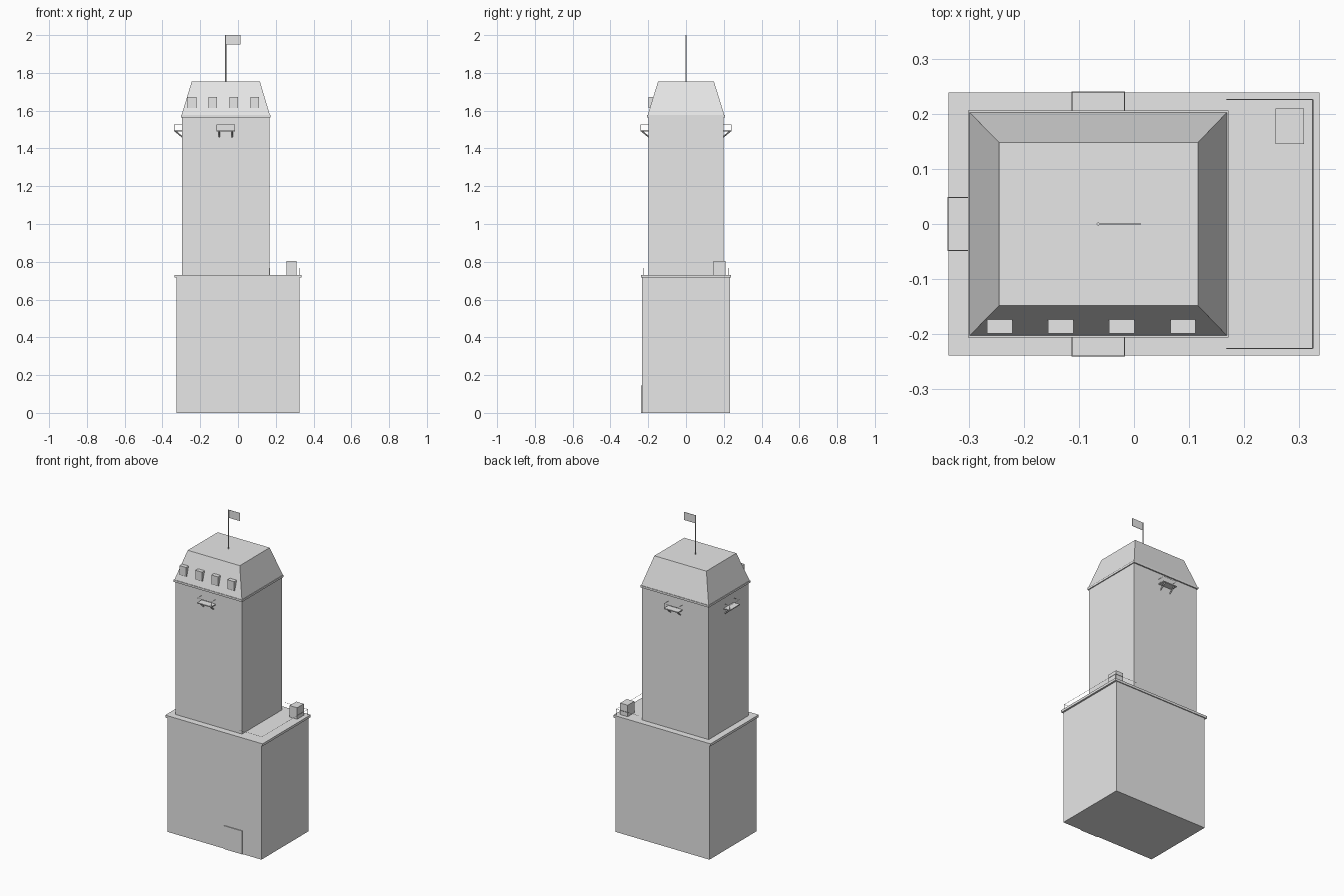
import bpy, bmesh
from mathutils import Vector

cube = bpy.data.objects.get("Cube")
if cube:
    bpy.data.objects.remove(cube, do_unlink=True)

# One plain stone colour
stone = bpy.data.materials.new("light_grey")
stone.use_nodes = True
GREY = (0.8, 0.8, 0.8, 1)
stone.diffuse_color = GREY
stone.node_tree.nodes["Principled BSDF"].inputs["Base Color"].default_value = GREY


def finish(name, bm):
    bmesh.ops.recalc_face_normals(bm, faces=bm.faces)
    mesh = bpy.data.meshes.new(name)
    bm.to_mesh(mesh)
    bm.free()
    mesh.materials.append(stone)
    obj = bpy.data.objects.new(name, mesh)
    bpy.context.collection.objects.link(obj)
    return obj


def add_box(bm, x, y, z):
    """Box spanning the three (low, high) ranges; returns its vertices."""
    verts = bmesh.ops.create_cube(bm, size=1)["verts"]
    for v in verts:
        v.co = [r[0] if c < 0 else r[1] for c, r in zip(v.co, (x, y, z))]
    return verts


def box(name, x, y, z):
    bm = bmesh.new()
    add_box(bm, x, y, z)
    return finish(name, bm)


def add_bar(bm, a, b, radius, sides=6):
    """Thin straight bar between two points."""
    a, b = Vector(a), Vector(b)
    verts = bmesh.ops.create_cone(bm, cap_ends=True, segments=sides, radius1=radius,
                                  radius2=radius, depth=(b - a).length)["verts"]
    turn = Vector((0, 0, 1)).rotation_difference(b - a)
    for v in verts:
        v.co = turn @ v.co + (a + b) / 2


# Lower block, terrace slab and door
box("lower_block", (-0.326, 0.326), (-0.233, 0.233), (0, 0.716))
box("terrace_slab", (-0.337, 0.337), (-0.239, 0.239), (0.716, 0.731))
box("door", (0.069, 0.196), (-0.238, -0.23), (0, 0.146))

# Tower and eave
box("tower", (-0.296, 0.166), (-0.198, 0.198), (0.731, 1.565))
box("eave", (-0.302, 0.172), (-0.206, 0.206), (1.563, 1.576))

# Hipped roof with a flat top
bm = bmesh.new()
for v in add_box(bm, (-0.299, 0.169), (-0.203, 0.203), (1.576, 1.754)):
    if v.co.z > 1.7:
        v.co.x += 0.054 if v.co.x < 0 else -0.053
        v.co.y += 0.055 if v.co.y < 0 else -0.055
finish("roof", bm)

# Dormers along the front slope
for i in range(4):
    cx = -0.244 + i * 0.111
    box(f"dormer_{i + 1}", (cx - 0.023, cx + 0.023), (-0.199, -0.16), (1.614, 1.672))

# Flag pole and flag
bm = bmesh.new()
add_bar(bm, (-0.065, 0, 1.75), (-0.065, 0, 2), 0.003, 8)
finish("flag_pole", bm)
box("flag", (-0.065, 0.013), (-0.001, 0.001), (1.95, 2))

# Terrace chimney and railing
box("terrace_chimney", (0.257, 0.309), (0.145, 0.21), (0.731, 0.803))
bm = bmesh.new()
path = [(0.168, -0.226), (0.325, -0.226), (0.325, 0.226), (0.168, 0.226)]
for x, y in path:
    add_bar(bm, (x, y, 0.73), (x, y, 0.768), 0.001, 4)
for a, b in zip(path, path[1:]):
    add_bar(bm, (*a, 0.767), (*b, 0.767), 0.001, 4)
finish("terrace_railing", bm)


def balcony(name, origin, out, along):
    """Small balcony: floor, corner posts, thin rail and sloping brackets."""
    origin, out, along = Vector(origin), Vector(out), Vector(along)

    def at(s, d, z):
        return origin + along * s + out * d + Vector((0, 0, z))

    bm = bmesh.new()
    for v in add_box(bm, (-0.049, 0.049), (-0.005, 0.043), (-0.003, 0.003)):
        v.co = at(*v.co)
    for s in (-0.048, 0.048):
        add_bar(bm, at(s, 0.042, 0), at(s, 0.042, 0.032), 0.001, 4)
        add_bar(bm, at(s, 0, 0.031), at(s, 0.042, 0.031), 0.001, 4)
    add_bar(bm, at(-0.048, 0.042, 0.031), at(0.048, 0.042, 0.031), 0.001, 4)
    for s in (-0.034, 0.034):
        add_bar(bm, at(s, 0.036, -0.002), at(s, -0.002, -0.034), 0.004, 4)
    finish(name, bm)


balcony("front_balcony", (-0.065, -0.198, 1.494), (0, -1, 0), (1, 0, 0))
balcony("back_balcony", (-0.065, 0.198, 1.494), (0, 1, 0), (1, 0, 0))
balcony("right_balcony", (-0.296, 0, 1.494), (-1, 0, 0), (0, 1, 0))
